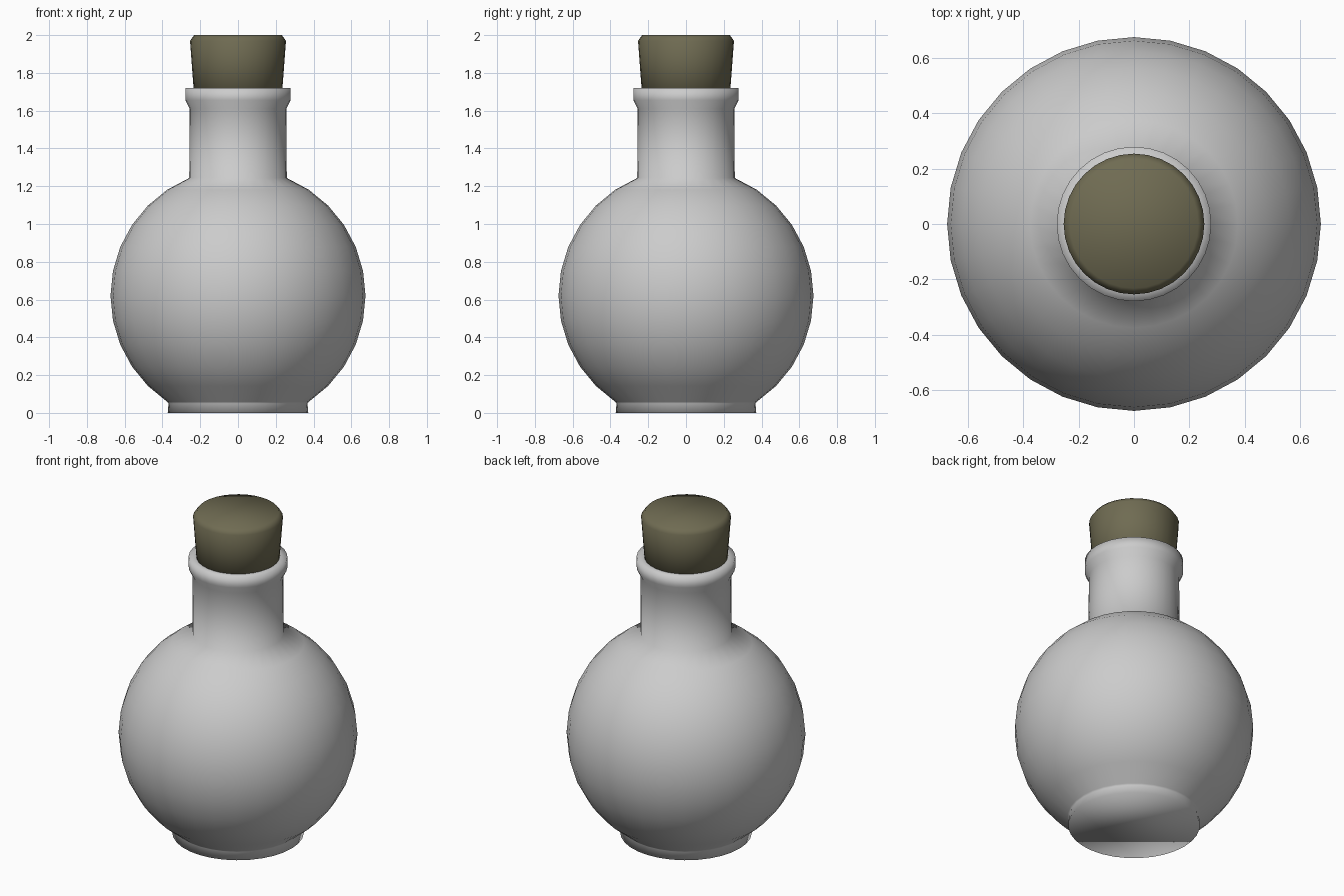
import bpy
import bmesh
from math import sin, cos, pi, radians

if "Cube" in bpy.data.objects:
    bpy.data.objects.remove(bpy.data.objects["Cube"])

SEGMENTS = 32


def lathe(name, profile):
    """Revolve (radius, z) points, listed bottom to top, into a capped smooth solid."""
    bm = bmesh.new()
    rings = []
    for r, z in profile:
        rings.append([bm.verts.new((r * cos(2 * pi * i / SEGMENTS),
                                    r * sin(2 * pi * i / SEGMENTS), z))
                      for i in range(SEGMENTS)])
    for low, high in zip(rings, rings[1:]):
        for i in range(SEGMENTS):
            j = (i + 1) % SEGMENTS
            bm.faces.new((low[i], low[j], high[j], high[i]))
    bm.faces.new(rings[0][::-1])
    bm.faces.new(rings[-1])
    for face in bm.faces:
        face.smooth = True
    mesh = bpy.data.meshes.new(name)
    bm.to_mesh(mesh)
    bm.free()
    obj = bpy.data.objects.new(name, mesh)
    bpy.context.collection.objects.link(obj)
    return obj


# Flask: foot, round belly, straight neck and flared lip
foot = [(0.372, 0.0), (0.368, 0.05)]
belly = [(0.675 * cos(radians(a * 11.25)), 0.62 + 0.675 * sin(radians(a * 11.25)))
         for a in range(-5, 7)]
neck_and_lip = [(0.256, 1.61), (0.279, 1.655), (0.279, 1.72), (0.235, 1.72)]
lathe("flask", foot + belly + neck_and_lip)

# Stopper: tapered, pushed into the neck, with a bevelled top edge
stopper = lathe("stopper", [(0.228, 1.62), (0.254, 1.97), (0.232, 2.0)])
cork = bpy.data.materials.new("cork")
cork.diffuse_color = (0.16, 0.148, 0.085, 1)
cork.use_nodes = True
cork.node_tree.nodes["Principled BSDF"].inputs["Base Color"].default_value = cork.diffuse_color
stopper.data.materials.append(cork)
